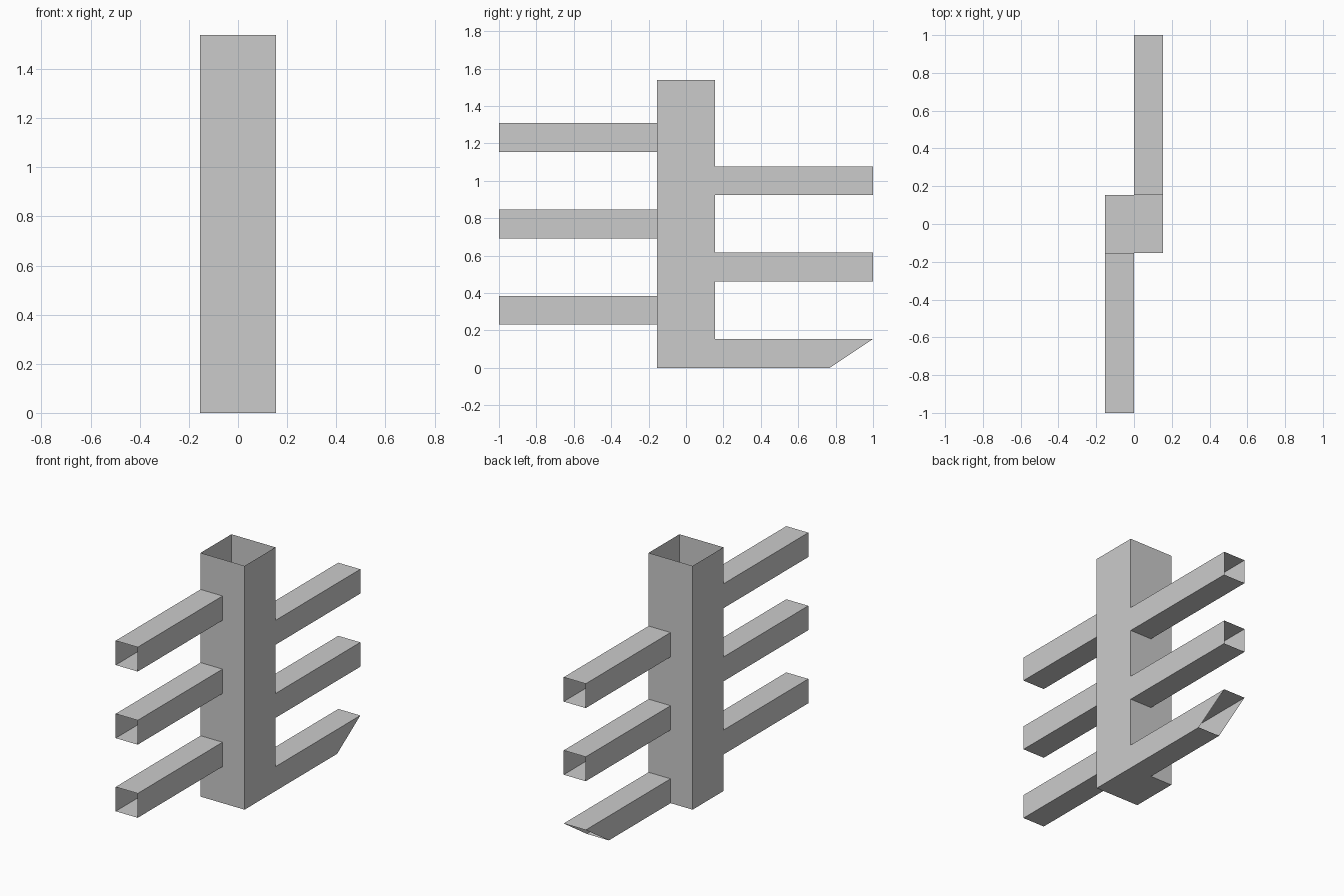
import bpy
import bmesh

if "Cube" in bpy.data.objects:
    bpy.data.objects.remove(bpy.data.objects["Cube"])

U = 1 / 13          # grid unit of the model
W = 2 * U           # half width of the post, and full width of an arm


def tube(name, start, end, closed_start=False):
    """Thin-walled square tube between two four-point rings."""
    bm = bmesh.new()
    a = [bm.verts.new(p) for p in start]
    b = [bm.verts.new(p) for p in end]
    for i in range(4):
        j = (i + 1) % 4
        bm.faces.new((a[i], a[j], b[j], b[i]))
    if closed_start:
        bm.faces.new(a[::-1])
    bmesh.ops.recalc_face_normals(bm, faces=bm.faces)
    # make the walls face outward from the tube's axis
    centre = sum((v.co for v in bm.verts), bm.verts[:][0].co * 0) / 8
    f = bm.faces[:][0]
    if f.normal.dot(f.calc_center_median() - centre) < 0:
        bmesh.ops.reverse_faces(bm, faces=bm.faces)
    mesh = bpy.data.meshes.new(name)
    bm.to_mesh(mesh)
    bm.free()
    obj = bpy.data.objects.new(name, mesh)
    bpy.context.collection.objects.link(obj)
    return obj


def arm(name, x, z, y_wall, y_top, y_bottom):
    """Square arm, open at its outer end; y_bottom sets an angled cut."""
    ring = [(x, z), (x + W, z), (x + W, z + W), (x, z + W)]
    ends = (y_bottom, y_bottom, y_top, y_top)
    tube(name, [(px, y_wall, pz) for px, pz in ring],
         [(px, y, pz) for (px, pz), y in zip(ring, ends)])


# Post: open at the top, closed at the base
square = [(-W, -W), (W, -W), (W, W), (-W, W)]
tube("post", [(x, y, 0) for x, y in square],
     [(x, y, 20 * U) for x, y in square], closed_start=True)

# Staggered arms: front ones on the left half, back ones on the right half
for i in range(3):
    arm(f"front_arm_{i + 1}", -W, (3 + 6 * i) * U, -W, -1, -1)
    arm(f"back_arm_{i + 1}", 0, 6 * i * U, W, 1, 10 * U if i == 0 else 1)
